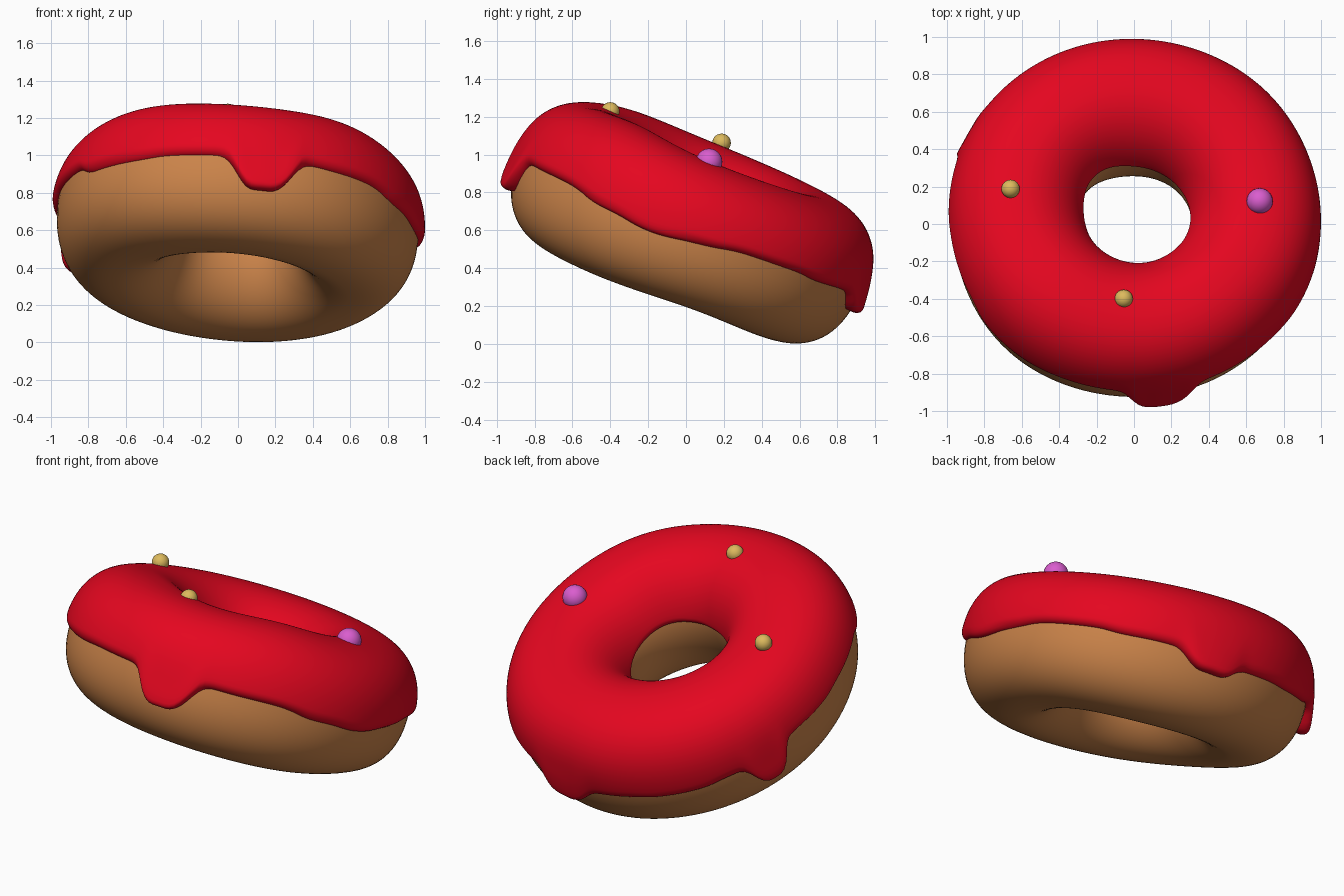
import bpy, bmesh, math
from mathutils import Matrix, Vector

if "Cube" in bpy.data.objects:
    bpy.data.objects.remove(bpy.data.objects["Cube"])

TAU = 2 * math.pi
R, OUT_W, IN_W = 0.622, 0.345, 0.31         # ring radius, tube half widths outward and inward
UP_H, LOW_H = 0.36, 0.398                   # tube half heights above and below
TILT = Matrix.Rotation(math.radians(4.8), 3, 'Y') @ Matrix.Rotation(math.radians(-21.5), 3, 'X')
CENTRE = Vector((0.0, 0.02, 0.635))
POW = 2.3                                   # squareness of the outer half of the section
# drips: angle in degrees, length, half width in radians
DRIPS = [(-83, 0.18, 0.17), (77, 0.10, 0.16), (151, 0.13, 0.12)]
# height of the icing rim around the ring: angle in degrees, height
RIM = [(-165, 0.04), (-130, -0.01), (-109, 0.0), (-64, 0.01), (-47, 0.015), (-29, -0.025),
       (-11, -0.05), (3, -0.01), (18, 0.03), (31, 0.03), (53, 0.01), (70, 0.0),
       (95, -0.04), (120, -0.05), (145, -0.03), (172, 0.02), (195, 0.04)]


def material(name, rgb):
    m = bpy.data.materials.new(name)
    m.diffuse_color = (*rgb, 1)
    m.use_nodes = True
    m.node_tree.nodes["Principled BSDF"].inputs["Base Color"].default_value = m.diffuse_color
    return m


def spow(v, e):
    return math.copysign(abs(v) ** e, v)


def bump(a, deg, width, power=2):
    """Smooth bump around a ring angle."""
    d = (a - math.radians(deg) + math.pi) % TAU - math.pi
    return math.exp(-abs(d / width) ** power)


def up_height(a):
    return UP_H + 0.02 * bump(a, 225, 0.5) + 0.025 * bump(a, 312, 0.45)


def ring_point(a, t, off):
    """Point on the tube at ring angle a and section angle t, pushed out by off."""
    c, s = math.cos(t), math.sin(t)
    if c > 0:
        w = OUT_W + 0.025 * bump(a, 225, 0.5) + 0.01 * bump(a, 45, 0.4)
    else:
        w = IN_W + 0.025 * bump(a, 95, 0.6) + 0.015 * bump(a, 180, 0.6)
    h = up_height(a) if s > 0 else LOW_H - 0.03 * bump(a, 15, 0.6) - 0.015 * bump(a, 200, 0.6)
    w, h = w + off, h + off
    if c > 0:
        c, s = spow(c, 2 / POW), spow(s, 2 / POW)
    r = R + w * c
    return TILT @ Vector((r * math.cos(a), r * math.sin(a), h * s)) + CENTRE


def grid_object(name, rows, wrap, mat):
    """Skin a closed loop of cross-sections; wrap also closes each section."""
    bm = bmesh.new()
    vs = [[bm.verts.new(p) for p in row] for row in rows]
    n, m = len(vs), len(vs[0])
    for i in range(n):
        for j in range(m if wrap else m - 1):
            k, l = (i + 1) % n, (j + 1) % m
            bm.faces.new((vs[i][j], vs[k][j], vs[k][l], vs[i][l]))
    for f in bm.faces:
        f.smooth = True
    me = bpy.data.meshes.new(name)
    bm.to_mesh(me)
    bm.free()
    me.materials.append(mat)
    ob = bpy.data.objects.new(name, me)
    bpy.context.collection.objects.link(ob)
    return ob


def drip(a):
    """Drip length and drip weight at a ring angle."""
    gs = [(ln, bump(a, deg, w, 3.5)) for deg, ln, w in DRIPS]
    return sum(ln * g for ln, g in gs), sum(g for ln, g in gs)


def rim(a):
    """Rim height at a ring angle: a weighted blend of the nearby control heights."""
    ws = [bump(a, deg, 0.17) for deg, h in RIM[:-1]]
    return sum(w * h for w, (deg, h) in zip(ws, RIM)) / sum(ws)


dough_mat = material("dough brown", (0.60, 0.23, 0.068))
icing_mat = material("icing red", (0.78, 0.002, 0.014))
gold_mat = material("sprinkle gold", (0.72, 0.49, 0.11))
pink_mat = material("sprinkle pink", (0.70, 0.11, 0.62))

# dough ring
grid_object("dough", [[ring_point(TAU * i / 120, TAU * j / 80, 0) for j in range(80)]
                      for i in range(120)], True, dough_mat)

# icing: a thick shell over the upper half with a wavy rounded rim and drips
N = 240
lip = [0, 0.001, 0.003, 0.007, 0.012, 0.019, 0.027, 0.036]
steps = lip + [0.036 + 0.928 * k / 48 for k in range(1, 48)] + [1 - s for s in reversed(lip)]
rows = []
for i in range(N):
    a = TAU * i / N
    length, weight = drip(a)
    outer = rim(a) - length
    inner = 0.07 + 0.03 * math.cos(2 * a + math.pi / 2)
    t0 = math.asin(spow(outer / (UP_H if outer > 0 else LOW_H), POW / 2))
    t1 = math.pi - math.asin(inner / UP_H)
    row = []
    for s in steps:
        d = min(1, min(s, 1 - s) / 0.034)
        thick = 0.033 + 0.034 * weight * math.exp(-(s / 0.09) ** 2)
        off = -0.012 + (thick + 0.012) * math.sqrt(1 - (1 - d) ** 2)
        row.append(ring_point(a, t0 + (t1 - t0) * s, off))
    rows.append(row)
grid_object("icing", rows, False, icing_mat)

# round sprinkles
for name, pos, rad, mat in [("sprinkle_left", (-0.66, 0.188, 1.062), 0.049, gold_mat),
                            ("sprinkle_front", (-0.055, -0.40, 1.228), 0.049, gold_mat),
                            ("sprinkle_right", (0.672, 0.122, 0.962), 0.07, pink_mat)]:
    bpy.ops.mesh.primitive_uv_sphere_add(segments=24, ring_count=14, radius=rad, location=pos)
    ob = bpy.context.object
    ob.name = name
    ob.data.materials.append(mat)
    bpy.ops.object.shade_smooth()
